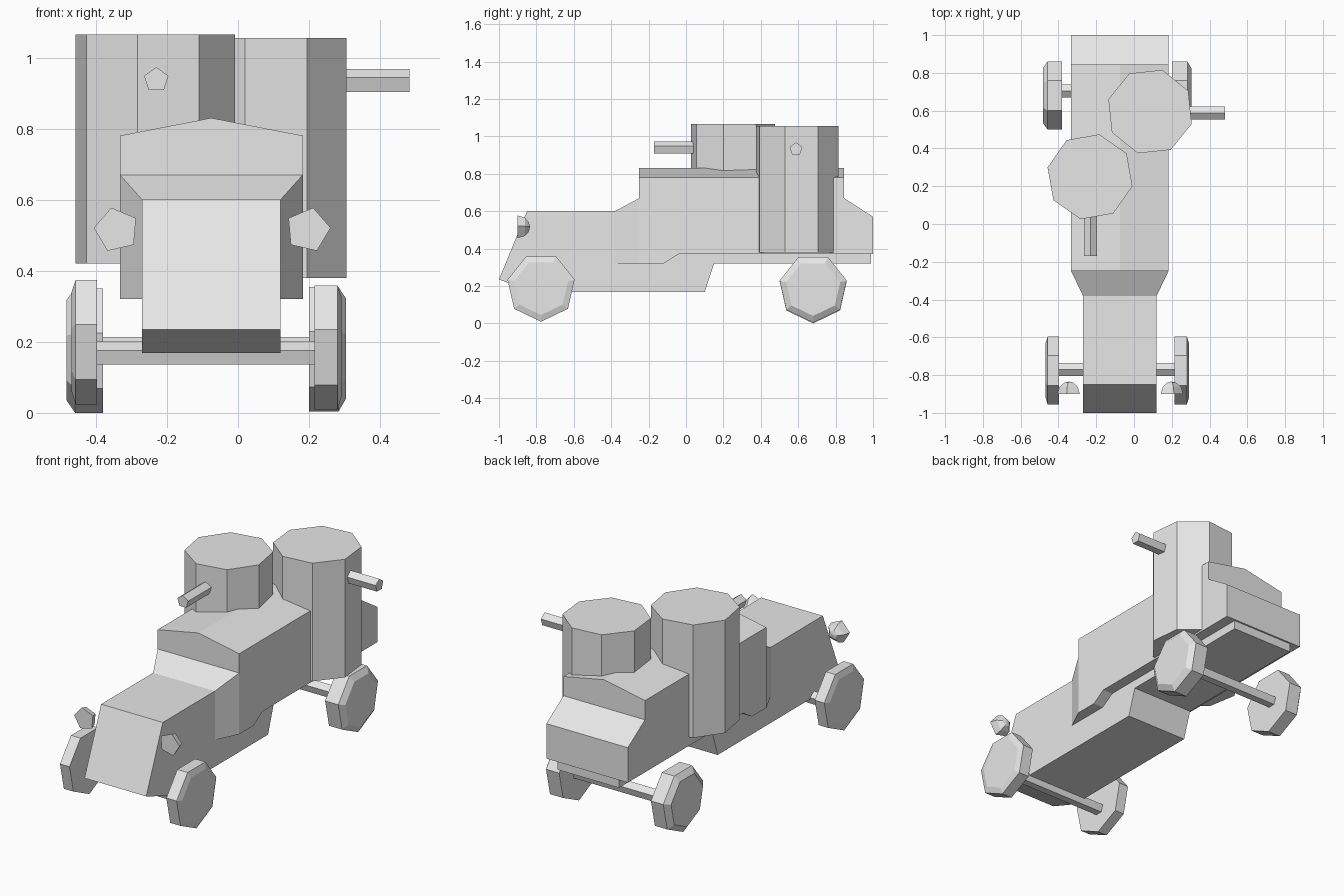
import bpy, bmesh, math
from mathutils import Vector, Matrix

if "Cube" in bpy.data.objects:
    bpy.data.objects.remove(bpy.data.objects["Cube"])

grey = bpy.data.materials.new("plain grey")
grey.diffuse_color = (0.8, 0.8, 0.8, 1)
grey.use_nodes = True
grey.node_tree.nodes["Principled BSDF"].inputs["Base Color"].default_value = grey.diffuse_color
MID = -0.075  # centre line of the vehicle body


def finish(name, bm):
    bmesh.ops.recalc_face_normals(bm, faces=bm.faces)
    me = bpy.data.meshes.new(name)
    bm.to_mesh(me)
    bm.free()
    me.materials.append(grey)
    ob = bpy.data.objects.new(name, me)
    bpy.context.collection.objects.link(ob)
    return ob


def loft(name, rings):
    """Skin a list of equal-length rings and cap both ends."""
    bm = bmesh.new()
    vs = [[bm.verts.new(p) for p in r] for r in rings]
    n = len(vs[0])
    for a, b in zip(vs, vs[1:]):
        for i in range(n):
            j = (i + 1) % n
            bm.faces.new((a[i], a[j], b[j], b[i]))
    bm.faces.new(vs[0][::-1])
    bm.faces.new(vs[-1])
    return finish(name, bm)


def side_slab(name, profile):
    """Side profile of (y, z, half width) points, mirrored about the body centre."""
    return loft(name, [[(MID + s * w, y, z) for y, z, w in profile] for s in (-1, 1)])


def turned(name, start, axis, sides, steps, angle):
    """Faceted solid: steps are (distance along axis, radius)."""
    o = Vector(start)
    ax = Vector(axis)
    u = Vector((1, 0, 0)) if abs(ax.x) < 0.5 else Vector((0, 1, 0))
    v = Vector((0, 1, 0)) if abs(ax.z) > 0.5 else Vector((0, 0, 1))
    rings = []
    for d, r in steps:
        rings.append([o + ax * d + r * (u * math.cos(t) + v * math.sin(t))
                      for t in (math.radians(angle) + 2 * math.pi * i / sides for i in range(sides))])
    return loft(name, rings)


# Narrow hull with bonnet
N, W = 0.195, 0.2575
side_slab("hull", [(y, z, N) for y, z in (
    (-1, 0.235), (-0.85, 0.6), (-0.38, 0.6), (0.15, 0.6), (0.99, 0.5),
    (0.99, 0.32), (0.15, 0.32), (0.10, 0.168), (-0.82, 0.168))])

# Flared panels between bonnet and cabin
side_slab("cabin_flare", [(-0.38, 0.32, N), (-0.38, 0.6, N), (-0.25, 0.67, W), (-0.25, 0.32, W)])

# Wide cabin with sloping tail
side_slab("cabin", [(y, z, W) for y, z in (
    (-0.25, 0.32), (-0.25, 0.78), (0.845, 0.78), (0.845, 0.67), (1, 0.57),
    (1, 0.37), (-0.04, 0.37), (-0.12, 0.32))])

# Low gabled roof
loft("roof", [[(MID - W, y, 0.78), (MID + W, y, 0.78), (MID, y, 0.83)] for y in (-0.25, 0.845)])

# Eight-sided turrets
turned("front_turret", (-0.233, 0.25, 0), (0, 0, 1), 8,
       [(0.42, 0.23), (0.878, 0.23), (1.065, 0.23)], 77.5)
turned("rear_turret", (0.085, 0.595, 0), (0, 0, 1), 8, [(0.38, 0.23), (1.055, 0.23)], 73.5)

# Gun barrels
turned("front_gun", (-0.23, -0.17, 0.937), (0, 1, 0), 5, [(0, 0.036), (0.22, 0.036)], 90)
turned("side_gun", (0.27, 0.588, 0.932), (1, 0, 0), 5, [(0, 0.036), (0.212, 0.036)], 90)

# Seven-sided wheels with bevelled outer faces: (name, inner x, y, z, tread, depth, side)
for name, x, y, z, tread, depth, s in (
        ("front_left_wheel", -0.397, -0.775, 0.208, 0.06, 0.071, -1),
        ("front_right_wheel", 0.215, -0.775, 0.193, 0.065, 0.076, 1),
        ("rear_left_wheel", -0.38, 0.68, 0.184, 0.078, 0.103, -1),
        ("rear_right_wheel", 0.2, 0.68, 0.188, 0.083, 0.104, 1)):
    turned(name, (x, y, z), (s, 0, 0), 7, [(0, 0.184), (tread, 0.184), (depth, 0.148)], -90)

# Axles
turned("front_axle", (-0.41, -0.77, 0.165), (1, 0, 0), 5, [(0, 0.036), (0.64, 0.036)], 90)
turned("rear_axle", (-0.4, 0.705, 0.178), (1, 0, 0), 5, [(0, 0.036), (0.62, 0.036)], 90)

# Domed headlights, flat side forward
for name, x, ang in (("left_headlight", -0.342, 175), ("right_headlight", 0.197, 5)):
    turned(name, (x, -0.9, 0.515), (0, 1, 0), 5,
           [(0, 0.064), (0.038, 0.052), (0.06, 0.026), (0.065, 0.004)], ang)
